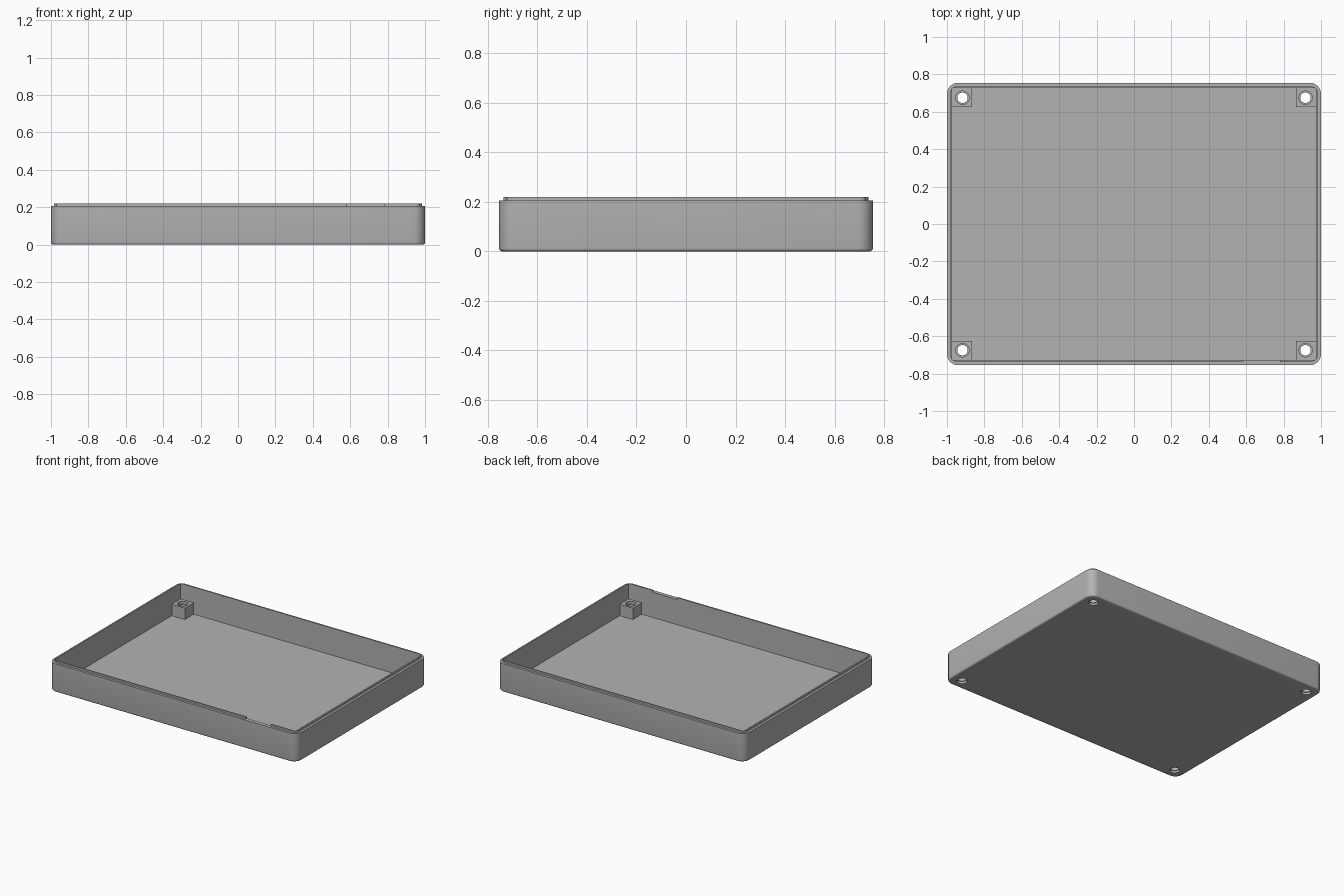
import bpy, bmesh, math

cube = bpy.data.objects.get("Cube")
if cube:
    bpy.data.objects.remove(cube, do_unlink=True)

HX, HY = 1.0, 0.755          # outer half sizes
STEP, TOP, FLOOR = 0.206, 0.219, 0.022
WALL, LIP = 0.028, 0.017     # insets of the inner wall and the lip
POST_TOP = 0.105
HOLE_X, HOLE_Y = 0.917, 0.675

grey = bpy.data.materials.new("plain grey")
grey.use_nodes = True
grey.diffuse_color = (0.45, 0.45, 0.45, 1)
grey.node_tree.nodes["Principled BSDF"].inputs["Base Color"].default_value = grey.diffuse_color


def make_object(name, bm):
    bmesh.ops.recalc_face_normals(bm, faces=bm.faces)
    mesh = bpy.data.meshes.new(name)
    bm.to_mesh(mesh)
    bm.free()
    mesh.materials.append(grey)
    ob = bpy.data.objects.new(name, mesh)
    bpy.context.collection.objects.link(ob)
    return ob


def loft(name, rings):
    """Skin equal-length rings and cap both ends."""
    bm = bmesh.new()
    loops = [[bm.verts.new(p) for p in ring] for ring in rings]
    n = len(loops[0])
    for a, b in zip(loops, loops[1:]):
        for i in range(n):
            j = (i + 1) % n
            bm.faces.new((a[i], a[j], b[j], b[i]))
    bm.faces.new(loops[0][::-1])
    bm.faces.new(loops[-1])
    return make_object(name, bm)


def rounded_ring(inset, radius, z, steps=8):
    cx, cy = HX - inset - radius, HY - inset - radius
    ring = []
    for k, (sx, sy) in enumerate(((1, 1), (-1, 1), (-1, -1), (1, -1))):
        for i in range(steps + 1):
            a = math.pi / 2 * (k + i / steps)
            ring.append((sx * cx + radius * math.cos(a), sy * cy + radius * math.sin(a), z))
    return ring


def circle_ring(x, y, radius, z, n=32):
    return [(x + radius * math.cos(math.tau * i / n),
             y + radius * math.sin(math.tau * i / n), z) for i in range(n)]


def box(name, x0, x1, y0, y1, z0, z1):
    return loft(name, [[(x0, y0, z), (x1, y0, z), (x1, y1, z), (x0, y1, z)] for z in (z0, z1)])


def cut(ob, cutter):
    mod = ob.modifiers.new("cut", "BOOLEAN")
    mod.operation = "DIFFERENCE"
    mod.solver = "EXACT"
    mod.object = cutter
    bpy.context.view_layer.objects.active = ob
    bpy.ops.object.modifier_apply(modifier=mod.name)


# Tray: rounded bottom edge, outer wall, stepped lip, square-cornered cavity
fillet = 0.012
rings = []
for i in range(5):
    a = math.pi / 2 * i / 4
    inset = fillet * (1 - math.sin(a))
    rings.append(rounded_ring(inset, 0.06 - inset, fillet * (1 - math.cos(a))))
rings += [rounded_ring(0, 0.06, STEP),
          rounded_ring(LIP, 0.043, STEP),
          rounded_ring(LIP, 0.043, TOP),
          rounded_ring(WALL, 0.003, TOP),
          rounded_ring(WALL, 0.003, FLOOR)]
tray = loft("tray", rings)

# Opening in the front lip
notch = box("notch_cutter", 0.58, 0.78, -HY - 0.1, -HY + 0.1, STEP, TOP + 0.1)
cut(tray, notch)
bpy.data.objects.remove(notch, do_unlink=True)

# Corner screw posts with flared holes running through the floor
parts = [tray]
for side, sx in (("left", 1), ("right", -1)):
    for end, sy in (("front", -1), ("back", 1)):
        xs = sorted((sx * 0.866, sx * (HX - WALL)))
        ys = sorted((sy * 0.626, sy * (HY - WALL)))
        post = box(f"{end}_{side}_post", *xs, *ys, FLOOR, POST_TOP)
        x, y = sx * HOLE_X, sy * HOLE_Y
        hole = loft("hole_cutter", [circle_ring(x, y, r, z) for r, z in (
            (0.034, -0.05), (0.034, 0.015), (0.028, 0.015),
            (0.028, POST_TOP - 0.02), (0.036, POST_TOP - 0.02), (0.036, POST_TOP + 0.05))])
        cut(tray, hole)
        cut(post, hole)
        bpy.data.objects.remove(hole, do_unlink=True)
        parts.append(post)

bpy.ops.object.select_all(action="DESELECT")
for ob in parts:
    ob.select_set(True)
bpy.context.view_layer.objects.active = tray
bpy.ops.object.shade_smooth_by_angle(angle=math.radians(30))
